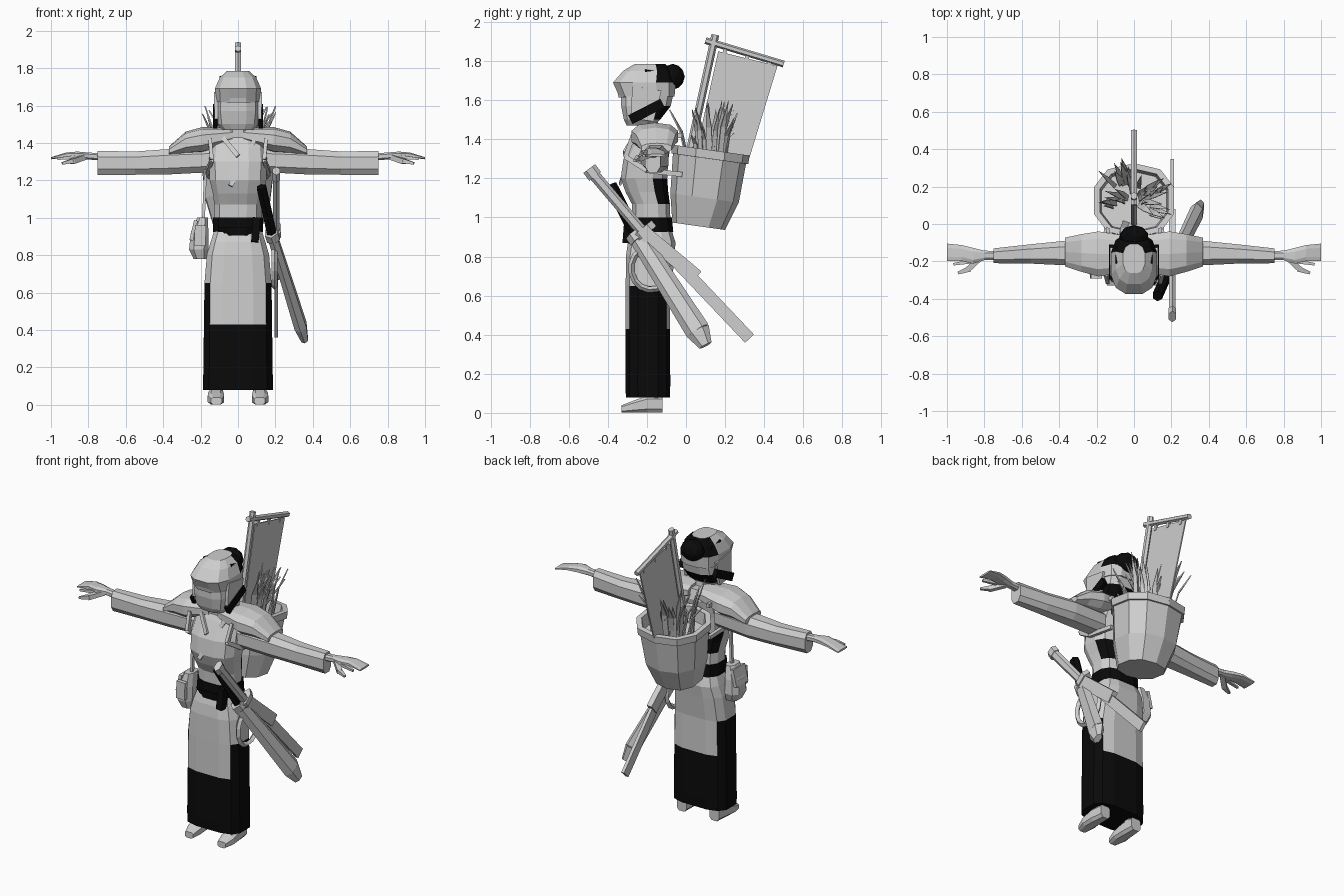
import bpy, bmesh, math, random
from mathutils import Vector

if "Cube" in bpy.data.objects:
    bpy.data.objects.remove(bpy.data.objects["Cube"])


def material(name, value):
    m = bpy.data.materials.new(name)
    m.use_nodes = True
    colour = (value, value, value, 1)
    m.diffuse_color = colour
    m.node_tree.nodes["Principled BSDF"].inputs["Base Color"].default_value = colour
    return m


MATS = [material("pale_grey", 0.62), material("black", 0.003)]


def finish(name, bm, dark=None):
    """Make an object; dark is True, None or a rule on face centre and normal."""
    bmesh.ops.recalc_face_normals(bm, faces=bm.faces)
    for f in bm.faces:
        c, n = f.calc_center_median(), f.normal
        f.material_index = int(dark(c, n) if callable(dark) else bool(dark))
    mesh = bpy.data.meshes.new(name)
    bm.to_mesh(mesh)
    bm.free()
    for m in MATS:
        mesh.materials.append(m)
    ob = bpy.data.objects.new(name, mesh)
    bpy.context.collection.objects.link(ob)
    return ob


def skin(bm, loops):
    n = len(loops[0])
    for a, b in zip(loops, loops[1:]):
        for i in range(n):
            j = (i + 1) % n
            bm.faces.new((a[i], a[j], b[j], b[i]))
    bm.faces.new(loops[0])
    bm.faces.new(loops[-1])


def loft(name, rings, axis="z", n=12, power=0.75, dark=None, slope=0.0, flip=1):
    """Rings are (x, y, z, half width, half depth), stacked along an axis."""
    bm = bmesh.new()
    loops = []
    for x, y, z, a, b in rings:
        loop = []
        for i in range(n):
            t = 2 * math.pi * (i + 0.5) / n
            u, v = (math.copysign(abs(k) ** power, k) for k in (math.cos(t), math.sin(t)))
            d = {"z": (a * u, b * v, slope * b * v), "x": (0, a * u, b * v), "y": (a * u, 0, b * v)}[axis]
            loop.append(bm.verts.new(((x + d[0]) * flip, y + d[1], z + d[2])))
        loops.append(loop)
    skin(bm, loops)
    return finish(name, bm, dark)


def bar(name, p, q, width, thick, dark=None, n=4, end=1.0, side=(1, 0, 0)):
    """Straight bar from p to q; thick runs roughly along the side vector."""
    p, q = Vector(p), Vector(q)
    d = (q - p).normalized()
    s = Vector(side)
    s = (s - d * s.dot(d)).normalized()
    w = d.cross(s)
    bm = bmesh.new()
    loops = []
    for c, k in ((p, 1.0), (q, end)):
        ring = [2 * math.pi * (i + 0.5) / n for i in range(n)]
        r = k / math.cos(math.pi / n) / 2
        loops.append([bm.verts.new(c + s * thick * r * math.cos(t) + w * width * r * math.sin(t)) for t in ring])
    skin(bm, loops)
    return finish(name, bm, dark)


# Skirt with dark hem and dark side panels
def skirt_dark(c, n):
    return c.z < 0.43 or (c.z < 0.66 and abs(n.x) > 0.8)


loft("skirt", [(0, -.195, .08, .19, .115), (0, -.195, .14, .19, .117), (0, -.195, .43, .186, .116),
               (0, -.195, .65, .183, .116), (0, -.185, .8, .17, .125), (0, -.175, .87, .15, .125),
               (0, -.175, .93, .13, .105)], power=0.6, dark=skirt_dark)

# Torso with dark patches beside the spine
loft("torso", [(0, -.175, .92, .125, .1), (0, -.18, 1.07, .13, .1), (0, -.2, 1.13, .138, .112),
               (0, -.215, 1.2, .155, .122), (0, -.205, 1.3, .16, .118), (0, -.17, 1.4, .15, .1),
               (0, -.16, 1.46, .08, .07)],
     dark=lambda c, n: 1.07 < c.z < 1.2 and n.y > 0.2 and abs(n.x) > 0.3)
loft("sash", [(0, -.175, .925, .137, .113), (0, -.178, 1.0, .136, .108)], dark=True)
loft("sash_front", [(0, -.26, .905, .07, .035), (0, -.26, .95, .11, .037)], n=8, dark=True)
bar("sash_knot", (.09, -.3, .87), (.1, -.29, 1.0), .05, .04, True)
loft("neck", [(0, -.19, 1.4, .065, .06), (0, -.2, 1.52, .055, .055)], n=8)
bar("collar_fold", (.1, -.25, 1.44), (-.04, -.338, 1.17), .025, .012, side=(0, 1, 0))
bar("collar_under_fold", (-.09, -.25, 1.44), (.0, -.318, 1.33), .025, .012, side=(0, 1, 0))

# Head, hood and hair bun
loft("head", [(0, -.235, 1.47, .085, .07), (0, -.225, 1.5, .11, .095), (0, -.205, 1.57, .12, .13),
              (0, -.195, 1.66, .115, .14)], n=12, power=0.7,
     dark=lambda c, n: 1.5 < c.z < 1.57 and n.y > 0.25)
loft("hood", [(0, -.2, 1.62, .125, .145), (0, -.213, 1.69, .127, .165), (0, -.195, 1.75, .1, .13),
              (0, -.185, 1.785, .06, .08)], n=12, power=0.75,
     dark=lambda c, n: 1.7 < c.z < 1.77 and n.y > 0.2)
loft("brow_band", [(0, -.29, 1.615, .085, .058), (0, -.295, 1.645, .09, .06)], n=8)
for s, side in ((1, "left"), (-1, "right")):
    bar(side + "_hood_flap", (s * .118, -.2, 1.66), (s * .116, -.225, 1.5), .15, .022, end=.8)
    bar(side + "_hair_lock", (s * .122, -.12, 1.585), (s * .122, -.285, 1.5), .05, .025, True)
    bar(side + "_crown_hair", (s * .075, -.21, 1.735), (s * .08, -.12, 1.73), .045, .05, True, end=.6)
bm = bmesh.new()
bmesh.ops.create_icosphere(bm, subdivisions=2, radius=1)
for v in bm.verts:
    v.co = Vector((v.co.x * .078, v.co.y * .062 - .068, v.co.z * .066 + 1.72))
finish("hair_bun", bm, True)

# Mirrored shoulders, sleeves, hands, feet and straps
for s, side in ((1, "left"), (-1, "right")):
    loft(side + "_shoulder_cape", [(.03, -.16, 1.44, .1, .04), (.19, -.16, 1.415, .125, .07),
                                   (.28, -.155, 1.4, .105, .06), (.37, -.15, 1.355, .08, .025)],
         axis="x", n=10, power=0.8, flip=s)
    loft(side + "_sleeve", [(.13, -.165, 1.31, .07, .07), (.36, -.155, 1.3, .07, .072),
                            (.55, -.16, 1.292, .055, .066), (.75, -.17, 1.293, .042, .068)],
         axis="x", n=8, flip=s)
    loft(side + "_hand", [(.73, -.168, 1.325, .025, .02), (.8, -.168, 1.33, .027, .02),
                          (.86, -.17, 1.335, .045, .02), (.92, -.155, 1.335, .045, .014),
                          (1.0, -.152, 1.318, .05, .006)], axis="x", n=8, flip=s)
    bar(side + "_thumb", (s * .82, -.18, 1.325), (s * .89, -.245, 1.3), .03, .028, side=(0, 0, 1))
    bar(side + "_thumb_tip", (s * .88, -.24, 1.305), (s * .94, -.262, 1.29), .03, .025, end=.5, side=(0, 0, 1))
    bar(side + "_finger", (s * .87, -.2, 1.325), (s * .965, -.215, 1.315), .022, .02, end=.6, side=(0, 0, 1))
    loft(side + "_foot", [(.115, -.33, .02, .03, .02), (.118, -.27, .032, .046, .032),
                          (.118, -.2, .045, .042, .045), (.115, -.12, .045, .035, .045)],
         axis="y", n=8, power=0.6, flip=s)
    loft(side + "_ankle", [(.115, -.16, .04, .035, .035), (.11, -.17, .2, .04, .04)], n=8, flip=s)
    path = [(.14, -.02, 1.42), (.15, -.27, 1.42), (.14, -.31, 1.31), (.165, -.2, 1.24), (.15, -.02, 1.22)]
    for i, (a, b) in enumerate(zip(path, path[1:])):
        bar(f"{side}_carry_strap_{i}", (s * a[0], *a[1:]), (s * b[0], *b[1:]), .025, .02)

# Back basket with a thick rim
loft("basket", [(0, .065, .955, .135, .135), (0, .095, 1.1, .18, .175), (0, .12, 1.3, .205, .187),
                (0, .122, 1.3, .218, .197), (0, .125, 1.345, .222, .2), (0, .125, 1.345, .19, .17),
                (0, .12, 1.27, .18, .16)], n=10, power=0.85, slope=-.14)

# Grass blades in the basket
random.seed(4)
bm = bmesh.new()
for i in range(38):
    ang = random.uniform(0, 2 * math.pi)
    r = random.uniform(.02, .13)
    out = Vector((math.cos(ang), math.sin(ang), 0))
    base = Vector((0, .13, 1.26)) + out * r
    tip = base + out * random.uniform(.03, .13) + Vector((0, .02, random.uniform(.16, .34)))
    mid = (base + tip) / 2 + Vector((0, 0, .035)) - out * .01
    wide = Vector((-out.y, out.x, 0)) * random.uniform(.01, .018)
    a, b, c, d, e = (bm.verts.new(p) for p in (base - wide, base + wide, mid - wide, mid + wide, tip))
    bm.faces.new((a, b, d, c))
    bm.faces.new((c, d, e))
grass = finish("grass_blades", bm)
grass.modifiers.new("thickness", "SOLIDIFY").thickness = .007

# Banner on its pole
bar("banner_pole", (0, .0, 1.25), (0, .15, 1.935), .035, .03, n=6)
bar("banner_crossbar", (0, .1, 1.905), (0, .5, 1.785), .03, .03, n=6)
bm = bmesh.new()
bm.faces.new([bm.verts.new((0, y, z)) for y, z in ((.165, 1.85), (.468, 1.775), (.32, 1.29), (.05, 1.33))])
banner = finish("banner_cloth", bm)
thick = banner.modifiers.new("thickness", "SOLIDIFY")
thick.thickness, thick.offset = .008, 0
for t in (.12, .5, .88):
    y, z = .165 + t * .3, 1.865 - t * .08
    bar("banner_tie", (0, y, z + .02), (0, y - .005, z - .03), .02, .016)

# Straight long sword at the left hip
bar("long_sword_grip", (.205, -.485, 1.235), (.205, -.2, .9), .05, .035, n=6)
bar("long_sword_pommel", (.205, -.495, 1.25), (.205, -.465, 1.21), .065, .04, n=6)
bar("long_sword_guard", (.205, -.225, .945), (.205, -.2, .915), .11, .05, n=6)
bar("long_sword_collar", (.205, -.22, .925), (.205, .055, .695), .075, .035)
bar("long_sword_blade", (.205, -.05, .775), (.205, .325, .38), .062, .02)

# Sheathed broad sword, angled outward
bar("broad_sword_grip", (.125, -.385, 1.165), (.185, -.25, .9), .055, .05, True, n=6)
bar("broad_sword_guard", (.178, -.26, .925), (.19, -.235, .89), .1, .07, n=6)
bar("broad_sword_sheath", (.185, -.245, .9), (.335, .06, .42), .085, .05, n=6, end=1.3)
bar("broad_sword_sheath_tip", (.335, .06, .42), (.357, .1, .345), .11, .065, n=6, end=.55)

# Rope loop on the left hip
bm = bmesh.new()
loops = []
for i in range(15):
    t = 2 * math.pi * i / 15
    hub = Vector((.195, -.18 + .1 * math.cos(t), .74 + .11 * math.sin(t)))
    out = Vector((0, math.cos(t), math.sin(t)))
    loops.append([bm.verts.new(hub + out * u + Vector((v, 0, 0)))
                  for u, v in ((.016, 0), (0, .016), (-.016, 0), (0, -.016))])
for i in range(15):
    a, b = loops[i], loops[(i + 1) % 15]
    for j in range(4):
        bm.faces.new((a[j], a[(j + 1) % 4], b[(j + 1) % 4], b[j]))
finish("rope_loop", bm)

# Pouch with lid and clasp on the right hip
loft("pouch", [(-.2, -.2, .78, .04, .055), (-.21, -.2, .83, .055, .075), (-.205, -.2, .92, .05, .07),
               (-.19, -.2, 1.0, .03, .05)], n=8)
bar("pouch_lid", (-.225, -.2, .985), (-.25, -.2, .88), .12, .02)
bar("pouch_clasp", (-.2, -.28, .96), (-.205, -.28, .85), .06, .025, side=(0, 1, 0))
bar("pouch_cord", (-.17, -.2, 1.34), (-.185, -.2, .98), .02, .015)
